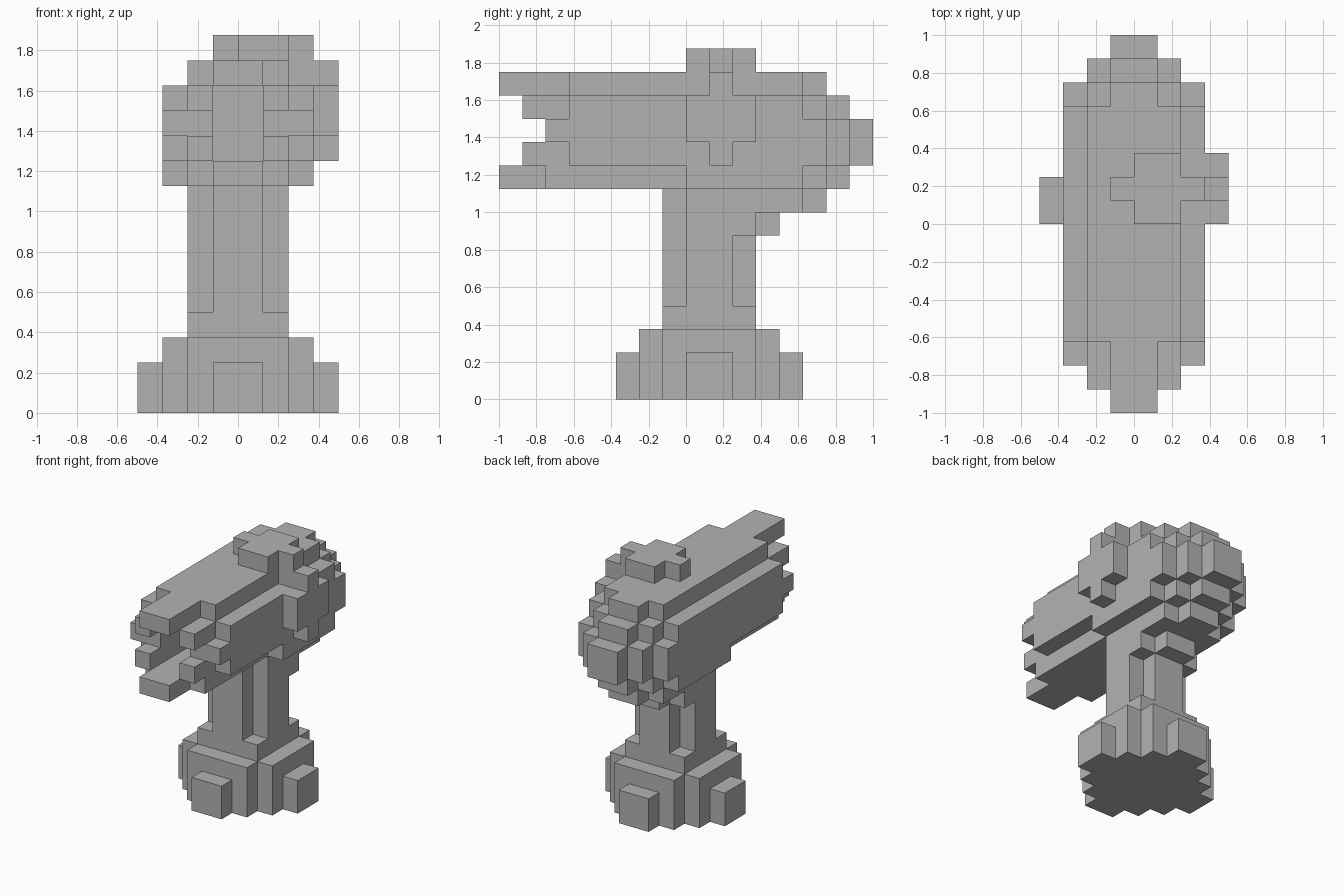
import bpy
import bmesh
from mathutils import Vector

cube = bpy.data.objects.get("Cube")
if cube:
    bpy.data.objects.remove(cube, do_unlink=True)

UNIT = 0.125  # edge of one block

grey = bpy.data.materials.new("plain_grey")
grey.use_nodes = True
colour = (0.45, 0.45, 0.45, 1)
grey.diffuse_color = colour
grey.node_tree.nodes["Principled BSDF"].inputs["Base Color"].default_value = colour


def block(x0, x1, y0, y1, z0, z1):
    """Cells filled by a box, in block units."""
    return {(x, y, z) for x in range(x0, x1)
            for y in range(y0, y1) for z in range(z0, z1)}


def mirrored(boxes):
    """Boxes given as half width, y range and z range."""
    cells = set()
    for half, y0, y1, z0, z1 in boxes:
        cells |= block(-half, half, y0, y1, z0, z1)
    return cells


def build(name, cells, solid):
    """Skin the cells of one part, leaving out faces buried in the solid."""
    bm = bmesh.new()
    for cell in sorted(cells):
        centre = Vector(cell) + Vector((0.5, 0.5, 0.5))
        for axis in range(3):
            for sign in (-1, 1):
                normal = Vector((0, 0, 0))
                normal[axis] = sign
                near = tuple(int(c + n) for c, n in zip(cell, normal))
                if near in solid:
                    continue
                u = Vector((0, 0, 0))
                u[(axis + 1) % 3] = 0.5
                v = normal.cross(u)
                mid = centre + normal / 2
                corners = (mid - u - v, mid + u - v, mid + u + v, mid - u + v)
                bm.faces.new([bm.verts.new(c * UNIT) for c in corners])
    bmesh.ops.remove_doubles(bm, verts=bm.verts, dist=UNIT / 100)
    mesh = bpy.data.meshes.new(name)
    bm.to_mesh(mesh)
    bm.free()
    mesh.materials.append(grey)
    obj = bpy.data.objects.new(name, mesh)
    bpy.context.scene.collection.objects.link(obj)


# Stepped round foot
foot = mirrored([
    (4, 0, 2, 0, 2),
    (1, -3, 5, 0, 2),
    (3, -1, 3, 0, 3),
    (2, -2, 4, 0, 3),
])

# Handle with notched corners and a small bracket at its back
handle = mirrored([
    (2, -1, 3, 3, 4),
    (2, 0, 2, 4, 8),
    (1, -1, 3, 4, 8),
    (2, 2, 3, 7, 8),
    (1, 3, 4, 7, 8),
])

# Barrel with a rounded back, one layer after another from the top
barrel = mirrored([
    (1, -8, 6, 13, 14), (2, -5, 5, 13, 14),
    (1, -7, 7, 12, 13), (2, -7, 6, 12, 13), (3, -5, 5, 12, 13),
    (1, -6, 8, 11, 12), (2, -6, 7, 11, 12), (3, -6, 6, 11, 12),
    (1, -7, 8, 10, 11), (2, -7, 7, 10, 11), (3, -5, 6, 10, 11),
    (1, -8, 7, 9, 10), (2, -6, 6, 9, 10), (3, 0, 5, 9, 10),
    (1, -1, 6, 8, 9), (2, 0, 5, 8, 9),
])
# Open mouth
barrel -= mirrored([(1, -8, -3, 10, 13)])

# Rounded knob sunk into the upper left of the barrel
knob = (block(0, 2, 0, 3, 14, 15) | block(-1, 3, 1, 2, 14, 15)
        | block(2, 4, 1, 2, 13, 14) | block(3, 4, 0, 3, 11, 13)
        | block(3, 4, 1, 2, 10, 11))

parts = {"foot": foot, "handle": handle, "barrel": barrel, "side_knob": knob}
solid = set().union(*parts.values())
for name, cells in parts.items():
    build(name, cells, solid)
